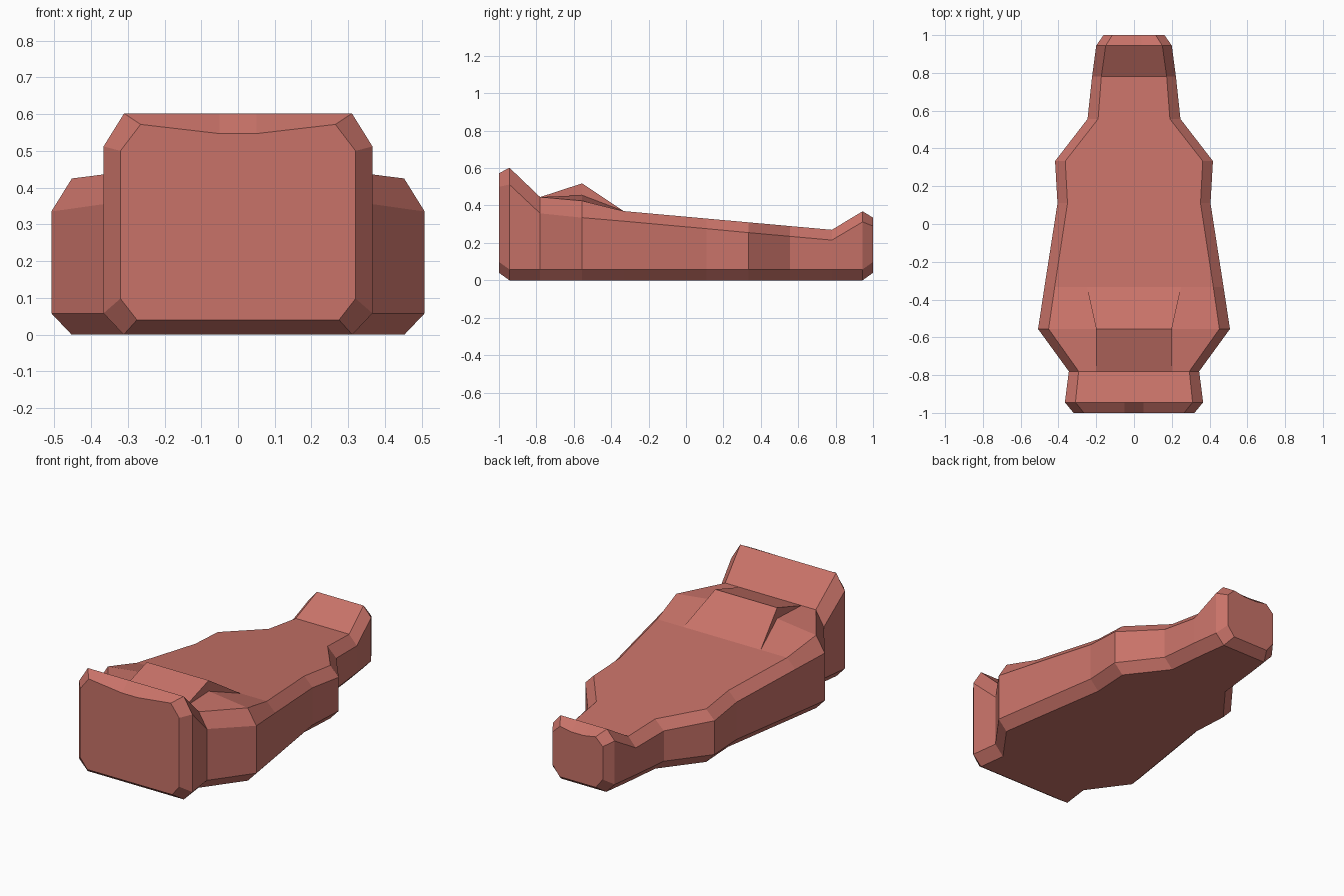
import bpy, bmesh

if "Cube" in bpy.data.objects:
    bpy.data.objects.remove(bpy.data.objects["Cube"])

paint = bpy.data.materials.new("red_paint")
paint.diffuse_color = (0.58, 0.17, 0.14, 1)
paint.use_nodes = True
paint.node_tree.nodes["Principled BSDF"].inputs["Base Color"].default_value = paint.diffuse_color


def make_object(name, bm):
    bmesh.ops.recalc_face_normals(bm, faces=bm.faces)
    mesh = bpy.data.meshes.new(name)
    bm.to_mesh(mesh)
    bm.free()
    obj = bpy.data.objects.new(name, mesh)
    bpy.context.collection.objects.link(obj)
    mesh.materials.append(paint)
    return obj


# Hull: chamfered cross-sections lofted from nose to tail
# y, side width, top width, upper side z, top edge z, mid width, mid z
stations = [
    (-1.000, 0.320, 0.265, 0.500, 0.572, 0.05, 0.547),
    (-0.944, 0.366, 0.310, 0.512, 0.602, 0.05, 0.602),
    (-0.780, 0.345, 0.293, 0.358, 0.445, 0.20, 0.445),
    (-0.556, 0.508, 0.452, 0.335, 0.425, 0.20, 0.455),
    (-0.333, 0.474, 0.420, 0.316, 0.370, 0.25, 0.370),
    (0.110, 0.405, 0.352, 0.276, 0.330, 0.10, 0.330),
    (0.333, 0.418, 0.364, 0.255, 0.310, 0.10, 0.310),
    (0.556, 0.246, 0.190, 0.235, 0.290, 0.06, 0.290),
    (0.780, 0.222, 0.173, 0.215, 0.270, 0.05, 0.270),
    (0.944, 0.200, 0.150, 0.312, 0.369, 0.04, 0.369),
    (1.000, 0.162, 0.115, 0.290, 0.335, 0.04, 0.322),
]
bm = bmesh.new()
rings = []
for y, w, tw, zu, zt, mw, zm in stations:
    lift = 0.04 if abs(y) == 1 else 0
    half = [(w - 0.055 + lift / 4, lift), (w, 0.058 + lift), (w, zu), (tw, zt), (mw, zm)]
    outline = half + [(-x, z) for x, z in reversed(half)]
    rings.append([bm.verts.new((x, y, z)) for x, z in outline])
for a, b in zip(rings, rings[1:]):
    for i in range(len(a)):
        j = (i + 1) % len(a)
        bm.faces.new((a[i], a[j], b[j], b[i]))
bm.faces.new(rings[0])
bm.faces.new(rings[-1])
make_object("hull", bm)

# Raised cowl behind the nose: wedge with a straight ridge
bm = bmesh.new()
left, right = [[bm.verts.new((s * x, y, z)) for x, y, z in
                ((0.2, -0.78, 0.445), (0.2, -0.556, 0.518), (0.25, -0.333, 0.37),
                 (0.2, -0.556, 0.45))]
               for s in (-1, 1)]
for side in (left, right):
    bm.faces.new((side[0], side[1], side[3]))
    bm.faces.new((side[1], side[2], side[3]))
for i in range(4):
    j = (i + 1) % 4
    bm.faces.new((left[i], left[j], right[j], right[i])) if i < 2 else None
make_object("cowl", bm)
